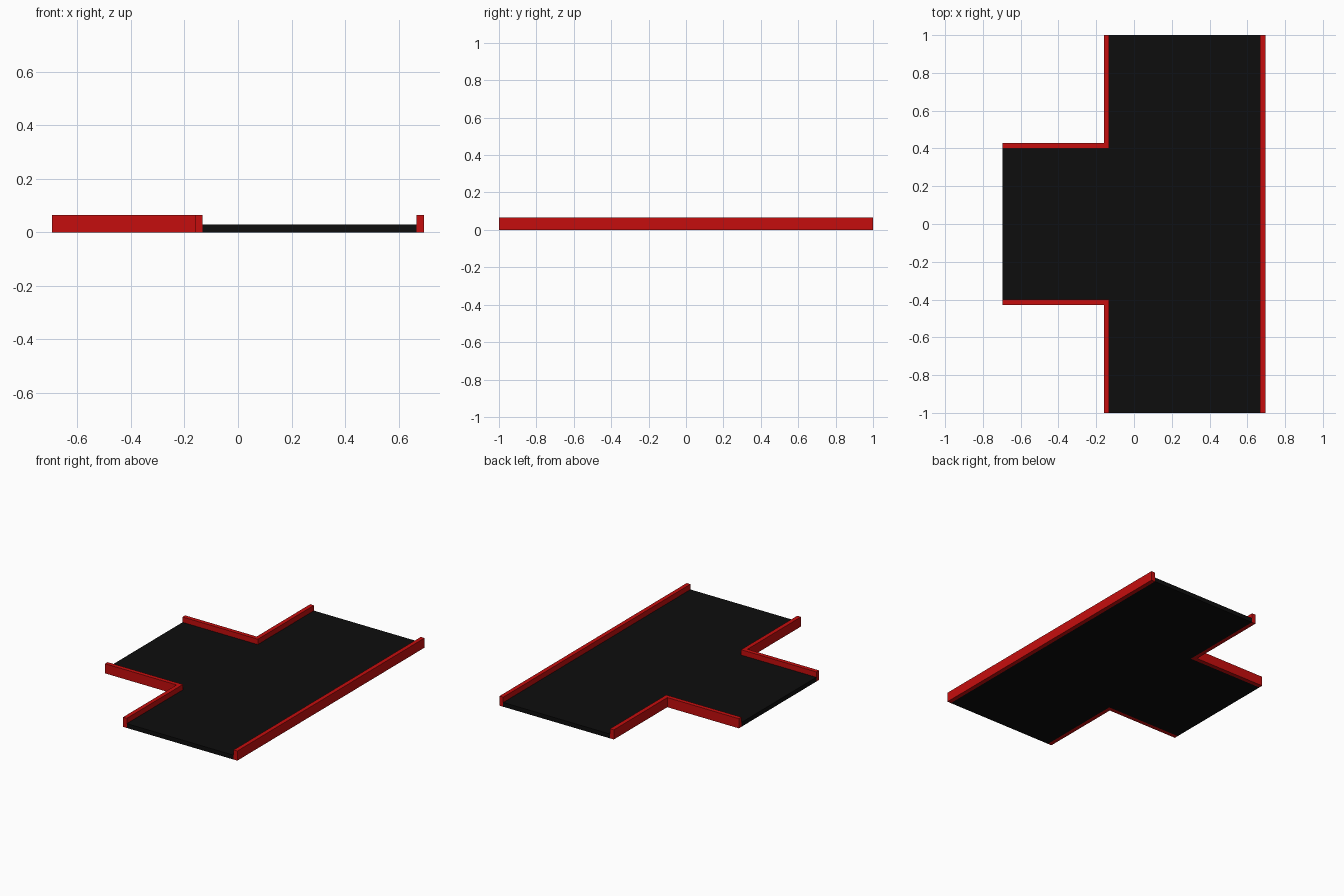
import bpy
import bmesh

cube = bpy.data.objects.get("Cube")
if cube:
    bpy.data.objects.remove(cube, do_unlink=True)

LENGTH = 1.0        # half length of the main run
OUTER = 0.695       # half width of the whole piece
WALL = 0.028        # kerb thickness
INNER = -0.16       # outer face of the junction-side kerbs
BRANCH = 0.428      # half width of the side branch, kerbs included
ROAD_TOP, KERB_TOP = 0.029, 0.065


def make_material(name, color):
    mat = bpy.data.materials.new(name)
    mat.use_nodes = True
    mat.diffuse_color = color
    bsdf = next(n for n in mat.node_tree.nodes if n.type == 'BSDF_PRINCIPLED')
    bsdf.inputs["Base Color"].default_value = color
    return mat


def prism(name, outline, height, mat):
    """Extrude a flat outline up from the ground."""
    bm = bmesh.new()
    face = bm.faces.new([bm.verts.new((x, y, 0)) for x, y in outline])
    top = bmesh.ops.extrude_face_region(bm, geom=[face])["geom"]
    bmesh.ops.translate(bm, vec=(0, 0, height),
                        verts=[v for v in top if isinstance(v, bmesh.types.BMVert)])
    bmesh.ops.recalc_face_normals(bm, faces=bm.faces)
    mesh = bpy.data.meshes.new(name)
    bm.to_mesh(mesh)
    bm.free()
    mesh.materials.append(mat)
    obj = bpy.data.objects.new(name, mesh)
    bpy.context.collection.objects.link(obj)
    return obj


black = make_material("asphalt black", (0.004, 0.004, 0.004, 1))
red = make_material("kerb red", (0.56, 0.004, 0.004, 1))

# T-shaped road surface, fitted between the kerbs
edge, side, arm = OUTER - WALL, INNER + WALL, BRANCH - WALL
half = [(edge, LENGTH), (side, LENGTH), (side, arm), (-OUTER, arm)]
prism("road_surface", half + [(x, -y) for x, y in reversed(half)], ROAD_TOP, black)

# Long straight kerb
prism("straight_kerb", [(edge, -LENGTH), (OUTER, -LENGTH),
                        (OUTER, LENGTH), (edge, LENGTH)], KERB_TOP, red)

# L-shaped corner kerbs on both sides of the branch
corner = [(side, LENGTH), (INNER, LENGTH), (INNER, BRANCH),
          (-OUTER, BRANCH), (-OUTER, arm), (side, arm)]
for name, sign in (("back_corner_kerb", 1), ("front_corner_kerb", -1)):
    prism(name, [(x, sign * y) for x, y in corner], KERB_TOP, red)
